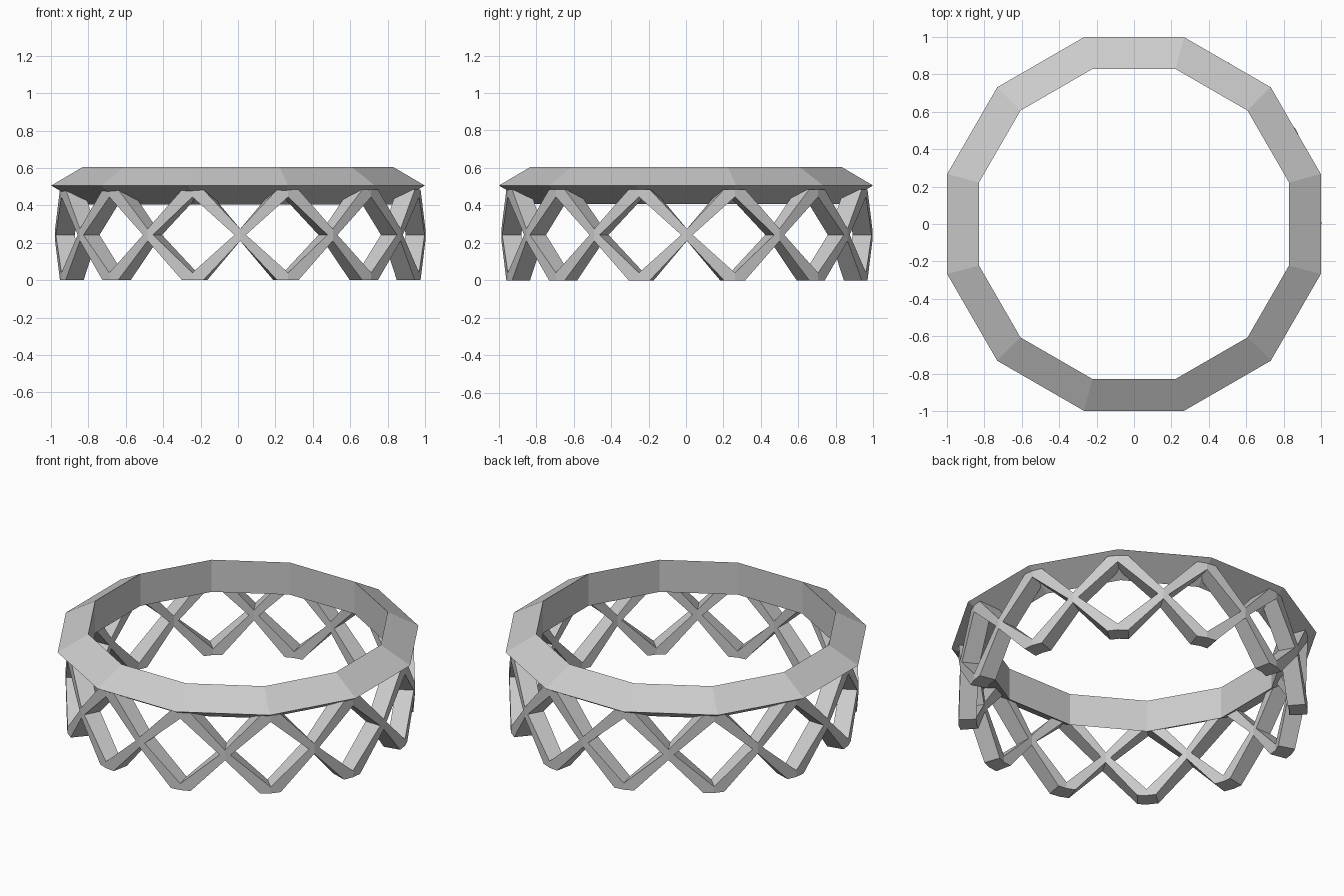
import bpy
import bmesh
from math import cos, sin, pi

if "Cube" in bpy.data.objects:
    bpy.data.objects.remove(bpy.data.objects["Cube"], do_unlink=True)

SIDES = 12
STEP = 2 * pi / SIDES

grey = bpy.data.materials.new("plain grey")
grey.use_nodes = True
grey.diffuse_color = (0.6, 0.6, 0.6, 1)
grey.node_tree.nodes["Principled BSDF"].inputs["Base Color"].default_value = (0.6, 0.6, 0.6, 1)


def finish(bm, name):
    bmesh.ops.remove_doubles(bm, verts=bm.verts, dist=0.0005)
    bmesh.ops.recalc_face_normals(bm, faces=bm.faces)
    mesh = bpy.data.meshes.new(name)
    bm.to_mesh(mesh)
    bm.free()
    mesh.materials.append(grey)
    obj = bpy.data.objects.new(name, mesh)
    bpy.context.collection.objects.link(obj)
    return obj


# Upper rim: a triangular section swept round twelve sides
def build_rim():
    bm = bmesh.new()
    section = [(1.034, 0.506), (0.858, 0.606), (0.858, 0.406)]
    loops = []
    for i in range(SIDES):
        ang = (i + 0.5) * STEP
        loops.append([bm.verts.new((r * cos(ang), r * sin(ang), z)) for r, z in section])
    for i in range(SIDES):
        a, b = loops[i], loops[(i + 1) % SIDES]
        for j in range(3):
            k = (j + 1) % 3
            bm.faces.new((a[j], b[j], b[k], a[k]))
    return finish(bm, "upper_rim")


# Lattice band: one quarter of each crossing, mirrored and repeated
def build_lattice():
    bm = bmesh.new()
    outer, inner, half = 0.99, 0.888, 0.2425
    # u runs from the crossing (0) to the tip (1), v is height from the middle
    outline = [(0, 0), (0.12, 0), (1, half - 0.04), (1, half), (0.77, half), (0, 0.032)]
    walls = [(1, 2), (3, 4), (4, 5)]

    def place(r, u, v, ang, su, sv):
        tip = ang + su * STEP / 2
        x = r * (cos(ang) * (1 - u) + cos(tip) * u)
        y = r * (sin(ang) * (1 - u) + sin(tip) * u)
        return bm.verts.new((x, y, half + sv * v))

    for i in range(SIDES):
        for su in (-1, 1):
            for sv in (-1, 1):
                out = [place(outer, u, v, i * STEP, su, sv) for u, v in outline]
                inn = [place(inner, u, v, i * STEP, su, sv) for u, v in outline]
                bm.faces.new(out)
                bm.faces.new(inn[::-1])
                for a, b in walls:
                    bm.faces.new((out[a], inn[a], inn[b], out[b]))
    return finish(bm, "lattice_band")


build_rim()
band = build_lattice()
band.location = (0.012, 0.005, 0)
